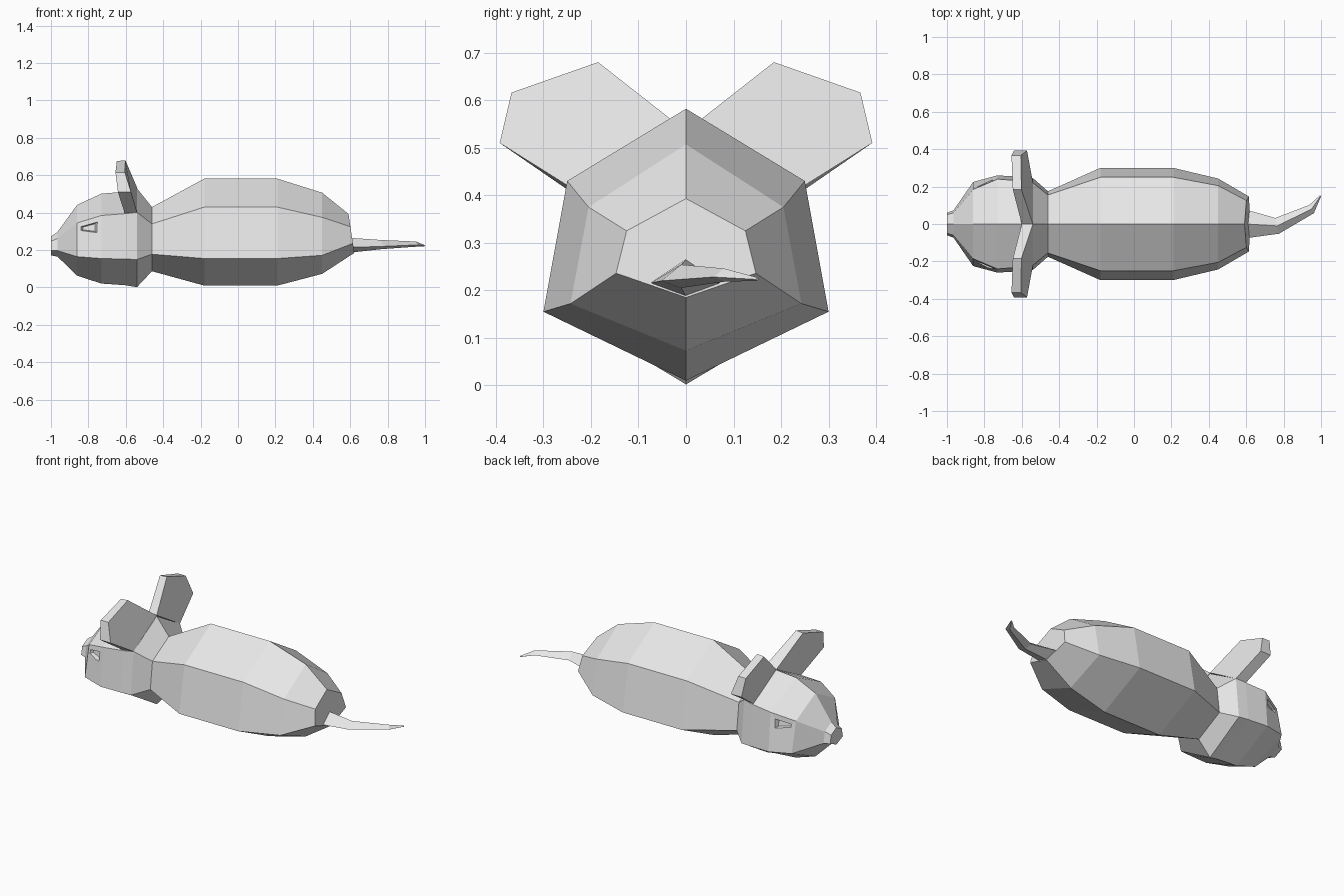
import bpy
import bmesh

cube = bpy.data.objects.get("Cube")
if cube:
    bpy.data.objects.remove(cube, do_unlink=True)

# Single grey material
GREY = (0.8, 0.8, 0.8, 1.0)
mat = bpy.data.materials.new("plain grey")
mat.use_nodes = True
mat.diffuse_color = GREY
bsdf = next(n for n in mat.node_tree.nodes if n.type == 'BSDF_PRINCIPLED')
bsdf.inputs["Base Color"].default_value = GREY


def loft(name, rings):
    """Skin a list of equal-length point rings, closed at both ends."""
    bm = bmesh.new()
    loops = [[bm.verts.new(p) for p in ring] for ring in rings]
    n = len(loops[0])
    for a, b in zip(loops, loops[1:]):
        for i in range(n):
            j = (i + 1) % n
            bm.faces.new((a[i], a[j], b[j], b[i]))
    bm.faces.new(loops[0])
    bm.faces.new(loops[-1])
    bmesh.ops.recalc_face_normals(bm, faces=bm.faces)
    mesh = bpy.data.meshes.new(name)
    bm.to_mesh(mesh)
    bm.free()
    mesh.materials.append(mat)
    obj = bpy.data.objects.new(name, mesh)
    bpy.context.collection.objects.link(obj)
    return obj


def hexagon(x, top, upper, lower, bottom, lean=0.0):
    """Six-sided symmetric section; upper and lower are (half width, height).
    lean shifts x forward with height."""
    pts = [(0, top), upper, lower, (0, bottom), (-lower[0], lower[1]), (-upper[0], upper[1])]
    return [(x - lean * (z - bottom), y, z) for y, z in pts]


# Torso, neck to rump
neck = hexagon(-0.46, 0.43, (0.155, 0.34), (0.175, 0.178), 0.087)
loft("body", [
    neck,
    hexagon(-0.18, 0.582, (0.25, 0.43), (0.30, 0.155), 0.01),
    hexagon(0.21, 0.582, (0.25, 0.43), (0.30, 0.155), 0.01),
    hexagon(0.45, 0.507, (0.205, 0.375), (0.243, 0.172), 0.073),
    hexagon(0.622, 0.393, (0.125, 0.325), (0.147, 0.236), 0.185, lean=0.15),
])

# Head, nose to neck
head = loft("head", [
    hexagon(-1.0, 0.273, (0.05, 0.247), (0.06, 0.198), 0.172),
    hexagon(-0.965, 0.297, (0.06, 0.262), (0.073, 0.197), 0.165),
    hexagon(-0.86, 0.442, (0.185, 0.345), (0.225, 0.165), 0.063),
    hexagon(-0.73, 0.502, (0.24, 0.385), (0.26, 0.155), 0.021),
    hexagon(-0.60, 0.512, (0.23, 0.395), (0.252, 0.152), 0.012),
    hexagon(-0.54, 0.53, (0.22, 0.402), (0.245, 0.15), 0.002),
    neck,
])

# Recessed eyes, cut with tapered plugs
EYE = [(-0.84, 0.325), (-0.755, 0.348), (-0.755, 0.295), (-0.84, 0.305)]


def eye_ring(side, scale, offset):
    ring = []
    for x, z in EYE:
        x, z = -0.795 + (x + 0.795) * scale, 0.318 + (z - 0.318) * scale
        y = 0.2005 + 0.41 * (x + 0.84) - 0.15 * (z - 0.315)
        ring.append((x, side * (y + offset), z))
    return ring


for side in (1, -1):
    plug = loft("eye_cutter", [eye_ring(side, 1.15, 0.012), eye_ring(side, 0.75, -0.018)])
    plug.hide_render = True
    mod = head.modifiers.new("eye_recess", 'BOOLEAN')
    mod.operation = 'DIFFERENCE'
    mod.solver = 'EXACT'
    mod.object = plug
    bpy.context.view_layer.objects.active = head
    bpy.ops.object.modifier_apply(modifier=mod.name)
    bpy.data.objects.remove(plug, do_unlink=True)

# Ears: five-sided slabs fanning up and outward from the back of the head
EAR_FRONT = [(-0.60, 0, 0.515), (-0.648, 0.185, 0.676), (-0.655, 0.367, 0.616),
             (-0.642, 0.392, 0.51), (-0.605, 0.225, 0.395)]
EAR_BACK = [(-0.54, 0, 0.535), (-0.602, 0.185, 0.68), (-0.605, 0.367, 0.616),
            (-0.572, 0.392, 0.51), (-0.54, 0.22, 0.402)]
for name, side in (("left_ear", 1), ("right_ear", -1)):
    loft(name, [[(x, side * y, z) for x, y, z in pts] for pts in (EAR_FRONT, EAR_BACK)])


# Tail: tapering diamond section that curves sideways to a point
def diamond(x, y, half, top, mid, bottom, turn=0.0):
    return [(x, y, top), (x - turn, y + half, mid), (x, y, bottom), (x + turn, y - half, mid)]


loft("tail", [
    diamond(0.605, 0, 0.075, 0.265, 0.215, 0.187),
    diamond(0.765, -0.01, 0.042, 0.254, 0.22, 0.205, turn=0.01),
    diamond(0.95, 0.08, 0.022, 0.246, 0.228, 0.218, turn=0.012),
    diamond(0.997, 0.15, 0.003, 0.227, 0.223, 0.22, turn=0.003),
])
